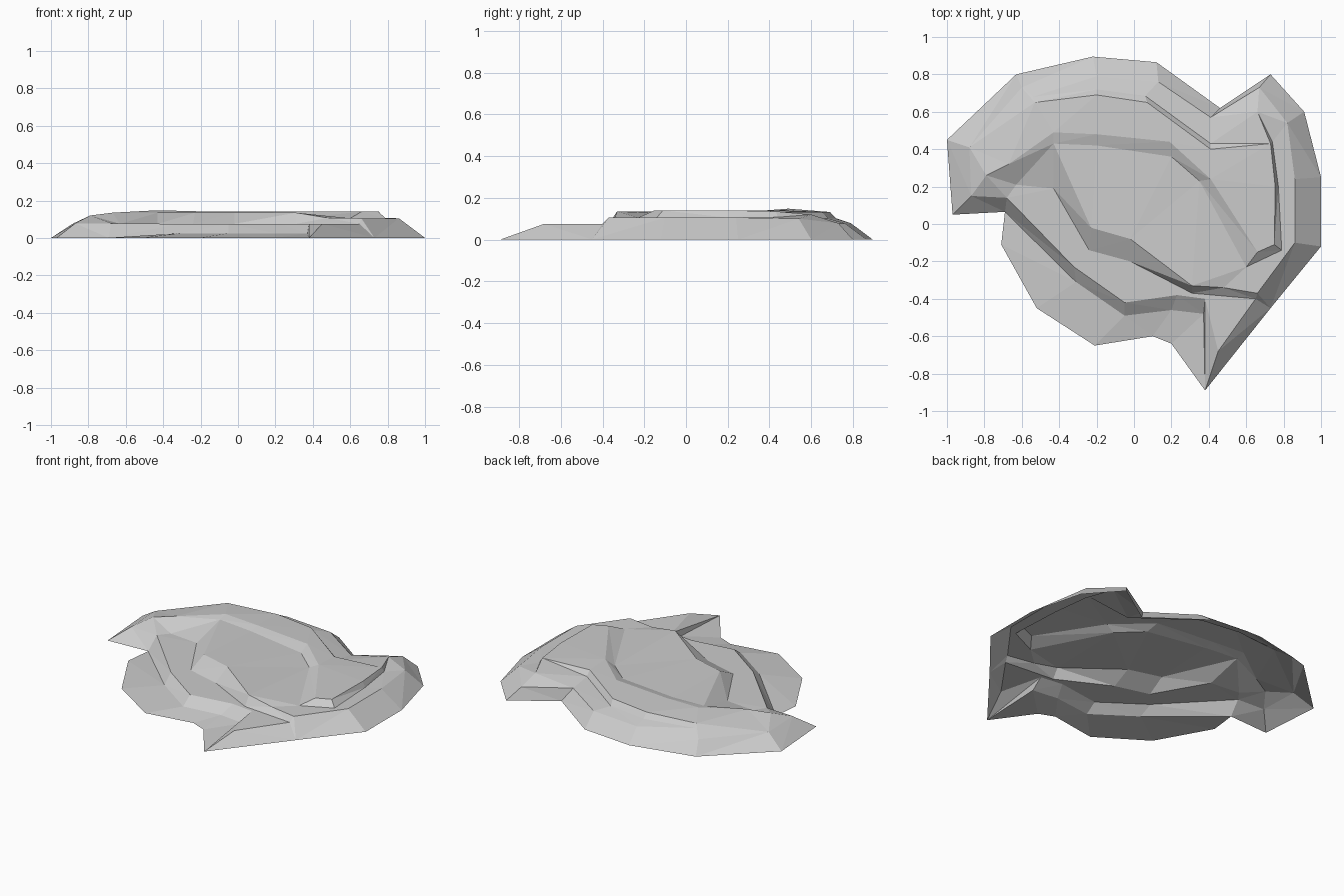
import bpy, bmesh
from mathutils import Vector
from mathutils.geometry import delaunay_2d_cdt

points, edges, heights = [], [], []


def vertex(x, y, z):
    """Index of a breakline point, shared when lines meet."""
    for i, p in enumerate(points):
        if (p - Vector((x, y))).length < 0.003:
            return i
    points.append(Vector((x, y)))
    heights.append(z)
    return len(points) - 1


def breakline(path, z=None, closed=False):
    """Add a crease; z is one level for all points or one level per point."""
    zs = z if isinstance(z, list) else [z] * len(path)
    ids = [vertex(x, y, h) for (x, y), h in zip(path, zs)]
    edges.extend(zip(ids, ids[1:]))
    if closed:
        edges.append((ids[-1], ids[0]))


# Ground outline
breakline([(-1, .45), (-.63, .80), (-.22, .895), (.12, .865), (.46, .62),
           (.73, .80), (.91, .60), (1, .25), (1, -.12), (.73, -.45),
           (.38, -.89), (.20, -.64), (.10, -.60), (-.21, -.65),
           (-.52, -.45), (-.71, -.11), (-.69, .065), (-.97, .05)], 0, True)

# Outer shoulder: west, north, then around the east side to the south spike
breakline([(-.68, .14), (-.87, .15), (-.88, .41), (-.60, .73), (-.20, .79),
           (.13, .76), (.41, .57), (.67, .73)], .078)
breakline([(.67, .73), (.82, .54), (.86, .24), (.86, -.10), (.66, -.37)],
          [.078, .10, .105, .105, .105])
breakline([(.66, -.37), (.65, -.40), (.45, -.68), (.38, -.89)],
          [.105, .075, .075, 0])

# Narrow step along the north
breakline([(-.54, .68), (-.20, .72), (.06, .685), (.41, .43)],
          [.115, .10, .10, .10])
breakline([(-.53, .65), (-.20, .69), (.07, .65), (.41, .40)], .132)

# Inner crest of the upper arm and its end on the east
breakline([(-.87, .15), (-.79, .26), (-.67, .32), (-.43, .49), (-.20, .48),
           (.19, .44), (.41, .24), (.66, -.15)],
          [.078, .12, .135, .148, .142, .14, .14, .14])
breakline([(.66, -.15), (.75, -.11), (.755, .20), (.73, .43), (.66, .60)],
          [.14, .14, .14, .135, .12])
breakline([(.66, .60), (.74, .44), (.772, .20), (.79, -.14), (.60, -.23)],
          [.12, .107, .105, .105, .105])

# Plateau: foot of the arm, then the southern lip
breakline([(-.43, .43), (-.20, .42), (.20, .36), (.35, .23), (.60, -.23)],
          [.135, .125, .115, .11, .105])
breakline([(-.43, .43), (-.23, -.02), (-.02, -.08), (.31, -.33), (.48, -.34),
           (.66, -.37)], [.135, .135, .135, .135, .107, .105])

# Lower terrace: foot of the plateau wall and outer edge
breakline([(-.68, .14), (-.63, .21), (-.43, .19), (-.24, -.14), (-.02, -.20),
           (.31, -.37), (.65, -.40)], .075)
breakline([(-.43, .19), (-.43, .43), (-.43, .49)], [.075, .135, .148])
breakline([(-.68, .14), (-.32, -.23), (-.05, -.42), (.23, -.38),
           (.38, -.40)], .075)

# Low apron and the side of the spike
breakline([(-.69, .065), (-.31, -.31), (-.05, -.49), (.20, -.46),
           (.372, -.48)], [0, .025, .025, .025, .025])
breakline([(.38, -.40), (.38, -.89)], [.075, 0])
breakline([(.38, -.40), (.45, -.68)], .075)

# Fill the breaklines as one open, faceted surface
co, _, faces, origin, _, _ = delaunay_2d_cdt(points, edges, [], 1, 1e-5)
bm = bmesh.new()
verts = []
for p, src in zip(co, origin):
    i = src[0] if src else min(range(len(points)),
                               key=lambda k: (points[k] - p).length)
    verts.append(bm.verts.new((p.x, p.y, heights[i])))
for f in faces:
    bm.faces.new([verts[i] for i in f])
for f in bm.faces:
    f.normal_update()
    if f.normal.z < 0:
        f.normal_flip()
mesh = bpy.data.meshes.new("terraced_mound")
bm.to_mesh(mesh)
bm.free()
bpy.context.collection.objects.link(bpy.data.objects.new("terraced_mound", mesh))
